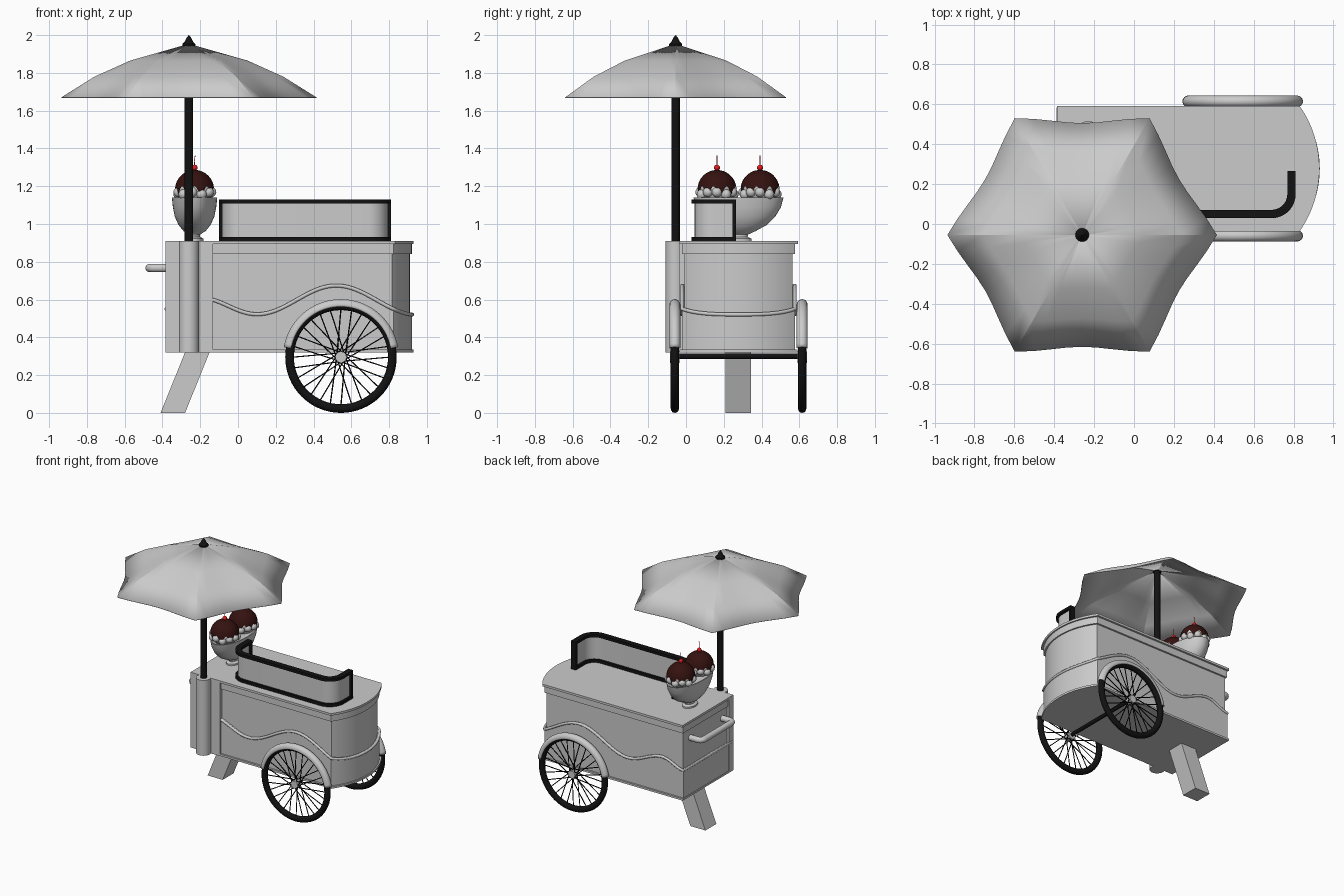
import bpy, bmesh, math
from math import sin, cos, pi, radians
from mathutils import Vector

if "Cube" in bpy.data.objects:
    bpy.data.objects.remove(bpy.data.objects["Cube"])

CY = 0.278           # centre line of the cart body


def mat(name, c):
    m = bpy.data.materials.new(name)
    m.diffuse_color = (*c, 1)
    m.use_nodes = True
    m.node_tree.nodes["Principled BSDF"].inputs["Base Color"].default_value = m.diffuse_color
    return m


BLACK = mat("black", (0.006, 0.006, 0.006))
CHOC = mat("chocolate", (0.035, 0.006, 0.005))
RED = mat("red", (0.8, 0.01, 0.01))


def finish(o, m=None, angle=35):
    if m:
        o.data.materials.append(m)
    bpy.ops.object.select_all(action='DESELECT')
    o.select_set(True)
    bpy.context.view_layer.objects.active = o
    bpy.ops.object.shade_smooth_by_angle(angle=radians(angle))
    return o


def mesh(name, verts, faces, m=None, angle=35, thick=0):
    me = bpy.data.meshes.new(name)
    me.from_pydata(verts, [], faces)
    bm = bmesh.new()
    bm.from_mesh(me)
    bmesh.ops.remove_doubles(bm, verts=bm.verts, dist=1e-5)
    bmesh.ops.recalc_face_normals(bm, faces=bm.faces)
    bm.to_mesh(me)
    bm.free()
    o = bpy.data.objects.new(name, me)
    bpy.context.collection.objects.link(o)
    finish(o, m, angle)
    if thick:
        s = o.modifiers.new("thickness", 'SOLIDIFY')
        s.thickness = thick
    return o


def loft(name, rings, closed=True, caps=False, **kw):
    n = len(rings[0])
    faces = [(i * n + j, i * n + (j + 1) % n, (i + 1) * n + (j + 1) % n, (i + 1) * n + j)
             for i in range(len(rings) - 1) for j in range(n if closed else n - 1)]
    if caps:
        faces += [tuple(range(n)), tuple(range((len(rings) - 1) * n, len(rings) * n))]
    return mesh(name, [v for r in rings for v in r], faces, **kw)


def lathe(name, profile, x, y, sy=None, n=40, **kw):
    # profile rows are (x radius, z, optional y radius)
    return loft(name, [[(x + p[0] * cos(2 * pi * k / n), y + p[-1 if len(p) == 3 else 0] * sin(2 * pi * k / n), p[1])
                        for k in range(n)] for p in profile], caps=True, **kw)


def tube(name, pts, r, m=None, res=4, cyclic=False):
    cu = bpy.data.curves.new(name, 'CURVE')
    cu.dimensions = '3D'
    cu.bevel_depth, cu.bevel_resolution, cu.use_fill_caps = r, res, True
    sp = cu.splines.new('POLY')
    sp.points.add(len(pts) - 1)
    for p, q in zip(sp.points, pts):
        p.co = (*q, 1)
    sp.use_cyclic_u = cyclic
    o = bpy.data.objects.new(name, cu)
    bpy.context.collection.objects.link(o)
    bpy.ops.object.select_all(action='DESELECT')
    o.select_set(True)
    bpy.context.view_layer.objects.active = o
    bpy.ops.object.convert(target='MESH')
    return finish(bpy.context.object, m, 50)


def ball(name, p, r, m=None):
    prof = [(r * sin(pi * i / 10) + 1e-7, p[2] - r * cos(pi * i / 10)) for i in range(11)]
    return lathe(name, prof, p[0], p[1], n=16, m=m, angle=60)


def box(name, a, b, m=None):
    return loft(name, [[(a[0], a[1], z), (b[0], a[1], z), (b[0], b[1], z), (a[0], b[1], z)]
                       for z in (a[2], b[2])], caps=True, m=m)


def outline(hw, xl, xc, xt, n=50):
    # straight sides, square rear, bowed nose
    s = xt - xc
    R = (hw * hw + s * s) / (2 * s)
    a = math.asin(hw / R)
    side = [(xl + (xc - xl) * i / n, -hw) for i in range(n)]
    nose = [(xt - R + R * cos(a * t / 12), R * sin(a * t / 12)) for t in range(-12, 13)]
    back = [(x, -y) for x, y in reversed(side)]
    return [(x, y + CY) for x, y in side + nose + back]


def prism(name, o, z0, z1):
    return loft(name, [[(x, y, z) for x, y in o] for z in (z0, z1)], caps=True)


# Cart body, lid and base rim
prism("cart_body", outline(0.286, -0.37, 0.815, 0.91), 0.32, 0.86)
prism("lid_skirt", outline(0.300, -0.378, 0.822, 0.92), 0.84, 0.895)
prism("lid_top", outline(0.315, -0.385, 0.83, 0.93), 0.893, 0.91)
prism("base_rim", outline(0.312, -0.385, 0.83, 0.93), 0.32, 0.335)

# Lower panel with a wavy upper edge and bead
KEYS = [(-0.39, 0.555), (-0.2, 0.615), (0.1, 0.528), (0.52, 0.68), (0.95, 0.525)]


def wave(x):
    for (x0, z0), (x1, z1) in zip(KEYS, KEYS[1:]):
        if x <= x1:
            return z0 + (z1 - z0) * (1 - cos(pi * (x - x0) / (x1 - x0))) / 2


out, inn = outline(0.298, -0.382, 0.822, 0.922), outline(0.28, -0.365, 0.81, 0.905)
loft("wavy_lower_panel", [[(x, y, 0.325) for x, y in out], [(x, y, wave(x)) for x, y in out],
                          [(x, y, wave(p[0])) for (x, y), p in zip(inn, out)]])
tube("wave_bead", [(x, y, wave(x) - 0.006) for x, y in out], 0.01, cyclic=True)

# Parasol holder, pole, canopy and finial
PX, PY = -0.26, -0.055
box("holder_backplate", (-0.385, -0.036, 0.32), (-0.132, 0.02, 0.91))
lathe("parasol_holder", [(0.053, 0.32), (0.053, 0.91)], PX, PY)
lathe("parasol_pole", [(0.023, 0.9), (0.023, 1.945)], PX, PY, n=24, m=BLACK)
lathe("parasol_finial", [(0.034, 1.94), (0.034, 1.953), (0.022, 1.965), (0.013, 1.985), (0.001, 2.0)],
      PX, PY, n=24, m=BLACK)
rings = []
for t, z in [(0.01, 1.952), (0.46, 1.865), (0.74, 1.78), (1, 1.67)]:
    ring = []
    for k in range(48):
        a = 2 * pi * k / 48
        b = a % (pi / 3)
        r = 0.676 * t * cos(pi / 6) / cos(b - pi / 6) * (1 - 0.042 * t * sin(3 * b) ** 2)
        ring.append((PX + r * cos(a), PY + r * sin(a), z))
    rings.append(ring)
loft("parasol_canopy", rings, angle=20, thick=0.004)

# Wheels: tyre, hub, crossed spokes and mudguard
WX, WZ = 0.545, 0.295


def polar(r, a, y):
    return (WX + r * cos(a), y, WZ + r * sin(a))


for side, label in ((-1, "front"), (1, "back")):
    wy = CY + side * 0.337
    tyre = [[polar(0.272 + 0.023 * cos(2 * pi * j / 12), 2 * pi * i / 64, wy + 0.022 * sin(2 * pi * j / 12))
             for j in range(12)] for i in range(65)]
    loft(label + "_tyre", tyre, m=BLACK, angle=60)
    tube(label + "_hub", [(WX, wy - 0.025, WZ), (WX, wy + 0.025, WZ)], 0.03)
    for i in range(28):
        a = 2 * pi * i / 28
        lean = radians(48) * (1 if i % 2 else -1)
        off = 0.014 * (1 if (i // 2) % 2 else -1)
        tube(f"{label}_spoke_{i}", [polar(0.028, a + lean, wy + off), polar(0.255, a, wy)], 0.0035, BLACK, 1)
    guard = [[polar(0.276 + 0.031 * cos(p * pi / 12), radians(10 + 160 * i / 40), wy + 0.029 * sin(p * pi / 12))
              for p in range(-7, 8)] for i in range(41)]
    loft(label + "_mudguard", guard, closed=False, angle=60, thick=0.003)
tube("axle", [(WX, CY - 0.337, WZ + 0.005), (WX, CY + 0.337, WZ + 0.005)], 0.014, BLACK)

# Slanted rear leg
loft("rear_leg", [[(x, 0.21, z), (x + 0.13, 0.21, z), (x + 0.13, 0.345, z), (x, 0.345, z)]
                  for x, z in ((-0.41, 0), (-0.28, 0.322))], caps=True)


def arc(cx, cy, r, a0, a1, n=10):
    return [(cx + r * cos(radians(a0 + (a1 - a0) * i / n)), cy + r * sin(radians(a0 + (a1 - a0) * i / n)))
            for i in range(n + 1)]


# Push handle
path = [(-0.36, 0.08)] + arc(-0.435, 0.112, 0.032, 270, 180) + arc(-0.435, 0.443, 0.032, 180, 90) + [(-0.36, 0.475)]
tube("push_handle", [(x, y, 0.767) for x, y in path], 0.023, res=5)

# U-shaped glass screen with black frame
U = [(-0.08, 0.265)] + arc(0.02, 0.15, 0.1, 180, 270) + arc(0.69, 0.15, 0.1, 270, 360) + [(0.79, 0.265)]


def strip(name, pts, hw, z0, z1, m=None):
    rows = []
    for i, p in enumerate(pts):
        d = (Vector(pts[min(i + 1, len(pts) - 1)]) - Vector(pts[max(i - 1, 0)])).normalized()
        nx, ny = -d.y * hw, d.x * hw
        rows.append([(p[0] + nx, p[1] + ny, z0), (p[0] - nx, p[1] - ny, z0),
                     (p[0] - nx, p[1] - ny, z1), (p[0] + nx, p[1] + ny, z1)])
    return loft(name, rows, caps=True, m=m)


strip("screen_glass", U, 0.004, 0.92, 1.12)
strip("screen_bottom_rail", U, 0.021, 0.91, 0.932, BLACK)
strip("screen_top_rail", U, 0.021, 1.108, 1.13, BLACK)
for x, label in ((-0.08, "left"), (0.79, "right")):
    box(label + "_screen_post", (x - 0.021, 0.246, 0.91), (x + 0.021, 0.266, 1.13), BLACK)

# Oval sundae bowl
SX = -0.23
lathe("sundae_bowl", [(0.047, 0.91, 0.068), (0.047, 0.922, 0.068), (0.03, 0.932, 0.048), (0.03, 0.945, 0.052),
                      (0.058, 0.962, 0.09), (0.085, 0.995, 0.15), (0.105, 1.04, 0.195), (0.115, 1.09, 0.225),
                      (0.12, 1.14, 0.238), (0.112, 1.14, 0.23), (0.1, 1.12, 0.21)], SX, CY, angle=50)

# Two scoops with cream, dripping sauce and a cherry
for s, label in ((-0.114, "near"), (0.114, "far")):
    sy = CY + s
    ball(label + "_scoop", (SX, sy, 1.183), 0.096)
    sauce = []
    for i in range(11):
        ring = []
        for k in range(60):
            a = 2 * pi * k / 60
            p = (radians(92) + radians(12) * sin(9 * a)) * (i + 0.01) / 10
            ring.append((SX + 0.103 * sin(p) * cos(a), sy + 0.103 * sin(p) * sin(a), 1.183 + 0.103 * cos(p)))
        sauce.append(ring)
    loft(label + "_sauce", sauce, m=CHOC, angle=60)
    for k in range(11):
        a = 2 * pi * k / 11
        ball(f"{label}_cream_{k}", (SX + 0.088 * cos(a), sy + 0.088 * sin(a), 1.163 + 0.006 * (-1) ** k), 0.027)
    ball(label + "_cherry", (SX, sy, 1.298), 0.016, RED)
    tube(label + "_cherry_stem", [(SX, sy, 1.31), (SX - 0.001, sy, 1.335), (SX + 0.003, sy, 1.362)], 0.002, RED, 1)
